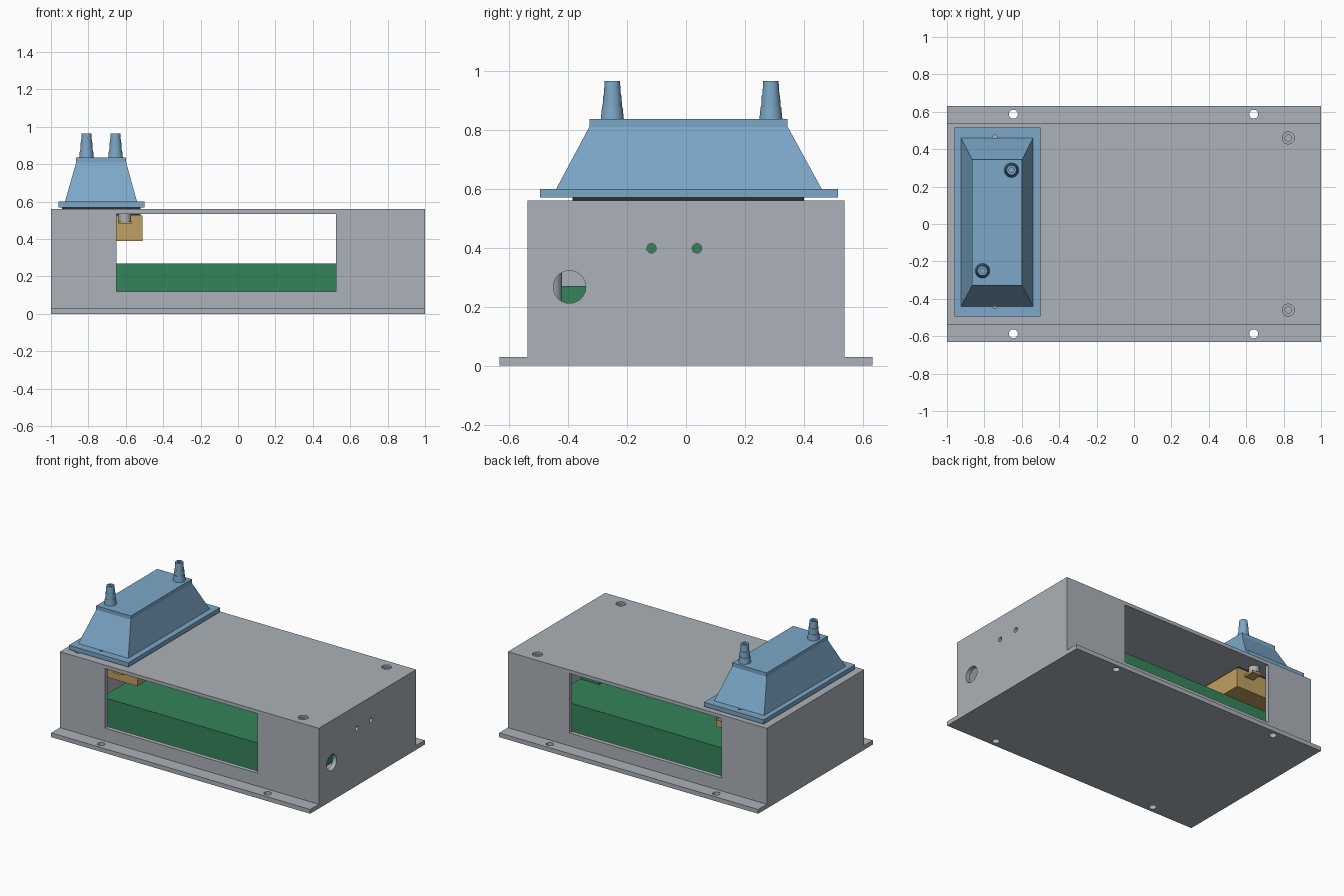
import bpy, bmesh, math
from mathutils import Matrix

if "Cube" in bpy.data.objects:
    bpy.data.objects.remove(bpy.data.objects["Cube"])


def material(name, rgb):
    m = bpy.data.materials.new(name)
    m.diffuse_color = (*rgb, 1)
    m.use_nodes = True
    m.node_tree.nodes["Principled BSDF"].inputs["Base Color"].default_value = m.diffuse_color
    return m


GREY = material("housing grey", (0.41, 0.445, 0.48))
BLUE = material("manifold blue", (0.20, 0.39, 0.58))
GREEN = material("board green", (0.035, 0.23, 0.10))
TAN = material("tray tan", (0.53, 0.35, 0.12))
DARK = material("gasket dark", (0.025, 0.028, 0.032))


def add(name, bm, mat, smooth=False):
    bmesh.ops.recalc_face_normals(bm, faces=bm.faces)
    me = bpy.data.meshes.new(name)
    bm.to_mesh(me)
    bm.free()
    ob = bpy.data.objects.new(name, me)
    bpy.context.collection.objects.link(ob)
    if mat:
        me.materials.append(mat)
    bpy.ops.object.select_all(action='DESELECT')
    ob.select_set(True)
    bpy.context.view_layer.objects.active = ob
    if smooth:
        bpy.ops.object.shade_smooth_by_angle(angle=math.radians(30))
    return ob


def box(name, x, y, z, mat=None):
    bm = bmesh.new()
    size = [b - a for a, b in (x, y, z)]
    mid = [(a + b) / 2 for a, b in (x, y, z)]
    bmesh.ops.create_cube(bm, size=1, matrix=Matrix.Translation(mid) @ Matrix.Diagonal((*size, 1)))
    return add(name, bm, mat)


def lathe(name, profile, place, mat=None, axis='Z', n=32):
    """Closed (radius, height) ring profile turned about an axis."""
    bm = bmesh.new()
    rings = []
    for r, h in profile:
        if r == 0:
            rings.append([bm.verts.new((0, 0, h))] * n)
        else:
            rings.append([bm.verts.new((r * math.cos(2 * math.pi * i / n),
                                        r * math.sin(2 * math.pi * i / n), h)) for i in range(n)])
    for a, b in zip(rings, rings[1:]):
        for i in range(n):
            j = (i + 1) % n
            bm.faces.new(list(dict.fromkeys((a[i], a[j], b[j], b[i]))))
    rot = Matrix.Rotation(math.pi / 2, 4, 'Y') if axis == 'X' else Matrix()
    bm.transform(Matrix.Translation(place) @ rot)
    return add(name, bm, mat, smooth=mat is not None)


def rod(name, r, place, length, mat=None, axis='Z'):
    return lathe(name, [(0, 0), (r, 0), (r, length), (0, length)], place, mat, axis)


def cut(target, cutter):
    mod = target.modifiers.new("cut", 'BOOLEAN')
    mod.operation = 'DIFFERENCE'
    mod.solver = 'EXACT'
    mod.object = cutter
    bpy.ops.object.select_all(action='DESELECT')
    bpy.context.view_layer.objects.active = target
    target.select_set(True)
    bpy.ops.object.modifier_apply(modifier=mod.name)
    bpy.data.objects.remove(cutter)


# Housing: hat profile swept along x, then hollowed
bm = bmesh.new()
hat = [(-.632, 0), (.632, 0), (.632, .03), (.537, .03), (.537, .56), (-.537, .56), (-.537, .03), (-.632, .03)]
face = bm.faces.new([bm.verts.new((-1, y, z)) for y, z in hat])
new = bmesh.ops.extrude_face_region(bm, geom=[face])["geom"]
bmesh.ops.translate(bm, vec=(2, 0, 0), verts=[v for v in new if isinstance(v, bmesh.types.BMVert)])
housing = add("housing", bm, GREY)
cut(housing, box("cavity", (-.97, .97), (-.507, .507), (.03, .535)))
# Front and back windows
for y in (-.53, .53):
    cut(housing, box("window", (-.65, .525), (y - .06, y + .06), (.12, .535)))
# Flange holes and countersunk lid holes
for s in (-1, 1):
    for x in (-.645, .64):
        cut(housing, rod("flange_hole", .024, (x, s * .587, -.1), .2))
    for x in (-.905, .825):
        cut(housing, lathe("lid_hole", [(0, -.06), (.017, -.06), (.017, -.015), (.032, -.015),
                                        (.032, .05), (0, .05)], (x, s * .46, .56)))
        # Screw posts inside the corners
        lathe("screw_post", [(.017, .03), (.04, .03), (.04, .535), (.017, .535), (.017, .03)],
              (x, s * .46, 0), GREY)
# Cable hole and two indicator holes in the right wall
cut(housing, rod("cable_hole", .055, (.9, -.395, .267), .2, axis='X'))
for y in (-.117, .037):
    cut(housing, rod("indicator_hole", .016, (.9, y, .398), .2, axis='X'))

# Circuit block and the connector behind the indicator holes
box("circuit_block", (-.75, .75), (-.43, .43), (.06, .27), GREEN)
box("connector", (.6, .74), (-.18, .1), (.27, .46), GREEN)

# Sensor tray hanging under the lid, with gasket through the lid
box("sensor_tray", (-.94, -.51), (-.38, .4), (.39, .525), TAN)
box("gasket", (-.94, -.52), (-.385, .4), (.525, .571), DARK)
for y, edge in ((-.43, -.38), (.45, .4)):
    box("tray_tab", (-.64, -.57), sorted((edge, y + (y - edge) * .6)), (.48, .495), TAN)
    rod("tray_nut", .034, (-.605, y, .495), .04, GREY)

# Manifold: mounting plate and tapered body with a short straight rim
plate = box("manifold_plate", (-.96, -.5), (-.495, .515), (.57, .6), BLUE)
for y in (-.44, .465):
    cut(plate, rod("plate_hole", .012, (-.745, y, .5), .2))
bm = bmesh.new()
levels = [(.6, -.925, -.54, -.44, .46), (.81, -.865, -.598, -.328, .345), (.837, -.865, -.598, -.328, .345)]
rings = [[bm.verts.new(p) for p in ((a, c, z), (b, c, z), (b, d, z), (a, d, z))] for z, a, b, c, d in levels]
for lo, hi in zip(rings, rings[1:]):
    for i in range(4):
        bm.faces.new((lo[i], lo[(i + 1) % 4], hi[(i + 1) % 4], hi[i]))
bm.faces.new(rings[0])
bm.faces.new(rings[-1])
add("manifold_body", bm, BLUE)

# Stepped hose barbs with a bore
barb = [(0, 0), (.039, 0), (.035, .04), (.033, .04), (.031, .08), (.029, .08), (.026, .128),
        (.013, .128), (.013, .03), (0, .03)]
for x, y in ((-.81, -.25), (-.655, .288)):
    lathe("hose_barb", barb, (x, y, .837), BLUE)
